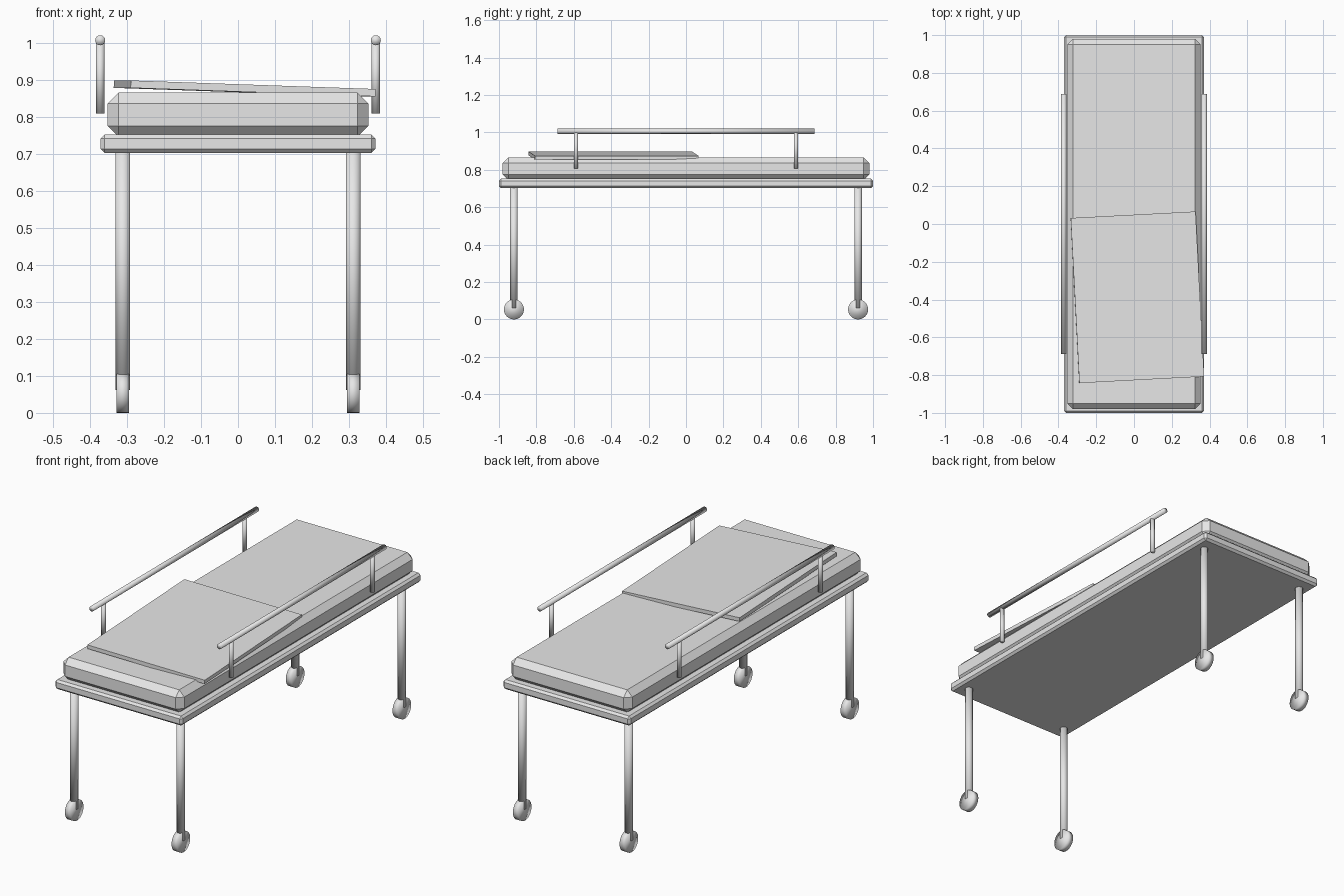
import bpy
import bmesh
from math import radians
from mathutils import Matrix, Vector

default = bpy.data.objects.get("Cube")
if default:
    bpy.data.objects.remove(default, do_unlink=True)

grey = bpy.data.materials.new("light_grey")
grey.use_nodes = True
grey.diffuse_color = (0.8, 0.8, 0.8, 1)
grey.node_tree.nodes["Principled BSDF"].inputs["Base Color"].default_value = (0.8, 0.8, 0.8, 1)


def finish(name, bm, location, rotation=(0, 0, 0)):
    mesh = bpy.data.meshes.new(name)
    bm.to_mesh(mesh)
    bm.free()
    mesh.materials.append(grey)
    obj = bpy.data.objects.new(name, mesh)
    obj.location = location
    obj.rotation_euler = rotation
    bpy.context.collection.objects.link(obj)
    return obj


def box(name, size, location, chamfer=0, rotation=(0, 0, 0)):
    bm = bmesh.new()
    bmesh.ops.create_cube(bm, size=1, matrix=Matrix.Diagonal((*size, 1)))
    if chamfer:
        bmesh.ops.bevel(bm, geom=bm.edges[:], offset=chamfer, segments=1,
                        profile=0.5, affect='EDGES')
    return finish(name, bm, location, rotation)


def rod(name, radius, start, end, sides=32):
    # Smooth cylinder between two points, with softly shaded ends
    start, end = Vector(start), Vector(end)
    axis = end - start
    turn = axis.to_track_quat('Z', 'Y').to_matrix().to_4x4()
    bm = bmesh.new()
    bmesh.ops.create_cone(bm, cap_ends=True, segments=sides, radius1=radius,
                          radius2=radius, depth=axis.length, matrix=turn)
    for face in bm.faces:
        face.smooth = True
    return finish(name, bm, (start + end) / 2)


# Bed: frame, mattress and the slightly askew blanket
box("frame", (0.742, 2.0, 0.05), (0, 0, 0.727), 0.011)
box("mattress", (0.705, 1.96, 0.12), (0, 0, 0.805), 0.03)
box("blanket", (0.662, 0.875, 0.02), (0.018, -0.388, 0.876),
    rotation=(0, radians(2), radians(3)))

for sx, side in ((1, "left"), (-1, "right")):
    # Side rail on two posts
    x = sx * 0.372
    rod(f"{side}_rail", 0.0135, (x, -0.688, 1.006), (x, 0.688, 1.006))
    for sy, end in ((-1, "front"), (1, "back")):
        rod(f"{end}_{side}_rail_post", 0.0115,
            (x, sy * 0.588, 0.808), (x, sy * 0.588, 1.006))
        # Leg with its wheel
        lx, ly = sx * 0.311, sy * 0.92
        rod(f"{end}_{side}_leg", 0.02, (lx, ly, 0.062), (lx, ly, 0.71))
        rod(f"{end}_{side}_wheel", 0.0535,
            (lx - 0.017, ly, 0.0535), (lx + 0.017, ly, 0.0535))
